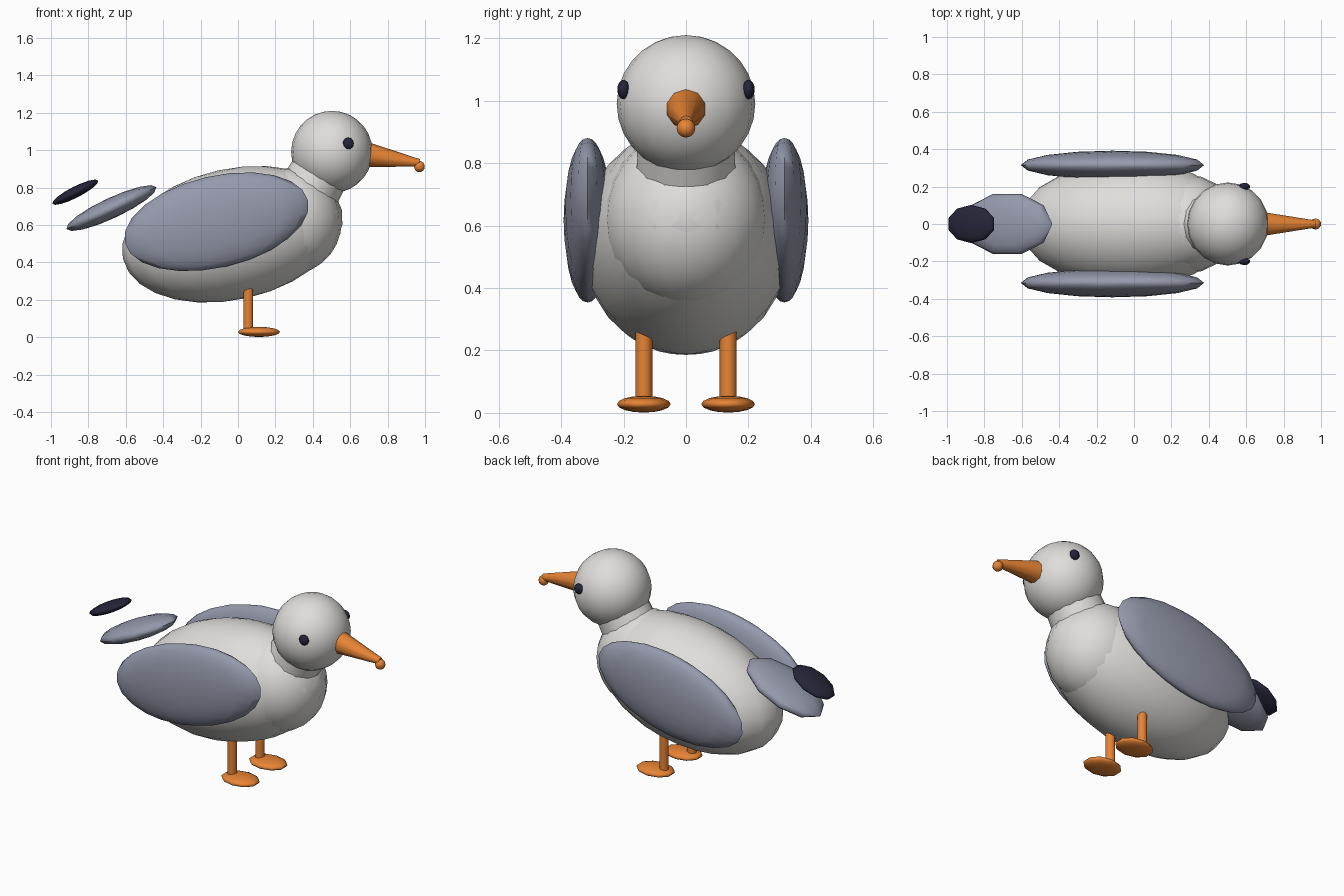
import bpy, bmesh, math
from mathutils import Matrix, Vector

if "Cube" in bpy.data.objects:
    bpy.data.objects.remove(bpy.data.objects["Cube"])


def material(name, rgb):
    m = bpy.data.materials.new(name)
    m.diffuse_color = (*rgb, 1)
    m.use_nodes = True
    m.node_tree.nodes["Principled BSDF"].inputs["Base Color"].default_value = m.diffuse_color
    return m


WHITE = material("pale_grey_plumage", (0.74, 0.73, 0.71))
GREY = material("blue_grey_feathers", (0.30, 0.32, 0.41))
DARK = material("dark_navy", (0.018, 0.018, 0.04))
ORANGE = material("orange", (0.80, 0.23, 0.035))


def finish(name, bm, mat, angle):
    me = bpy.data.meshes.new(name)
    bm.to_mesh(me)
    bm.free()
    ob = bpy.data.objects.new(name, me)
    bpy.context.collection.objects.link(ob)
    me.materials.append(mat)
    bpy.ops.object.select_all(action='DESELECT')
    ob.select_set(True)
    bpy.context.view_layer.objects.active = ob
    bpy.ops.object.shade_smooth_by_angle(angle=math.radians(angle))
    return ob


def ellipsoid(name, centre, radii, mat, tilt=0, segs=16, rings=10, spin=0):
    """Sphere scaled to radii, nose tilted up by `tilt` degrees."""
    bm = bmesh.new()
    bmesh.ops.create_uvsphere(bm, u_segments=segs, v_segments=rings, radius=1)
    bm.transform(Matrix.Translation(centre)
                 @ Matrix.Rotation(math.radians(-tilt), 4, 'Y')
                 @ Matrix.Diagonal((*radii, 1))
                 @ Matrix.Rotation(math.radians(spin), 4, 'Z'))
    return finish(name, bm, mat, 80)


def cone(name, start, end, r1, r2, mat, segs):
    """Capped cone between two points."""
    a, b = Vector(start), Vector(end)
    bm = bmesh.new()
    bmesh.ops.create_cone(bm, cap_ends=True, segments=segs, radius1=r1,
                          radius2=r2, depth=(b - a).length)
    bm.transform(Matrix.Translation((a + b) / 2)
                 @ (b - a).to_track_quat('Z', 'Y').to_matrix().to_4x4())
    return finish(name, bm, mat, 45)


# Body, breast, neck and head
ellipsoid("body", (-0.03, 0, 0.55), (0.60, 0.335, 0.35), WHITE, 12.5, 20, 14)
ellipsoid("breast", (0.275, 0, 0.62), (0.28, 0.265, 0.285), WHITE, 0, 20, 14)
cone("neck", (0.335, 0, 0.70), (0.46, 0, 0.92), 0.168, 0.155, WHITE, 14)
ellipsoid("head", (0.502, 0, 0.99), (0.218, 0.222, 0.22), WHITE, 0, 20, 14)

# Beak with hooked tip
cone("beak", (0.705, 0, 0.973), (0.97, 0, 0.932), 0.064, 0.02, ORANGE, 10)
ellipsoid("beak_tip", (0.97, 0, 0.912), (0.03, 0.03, 0.03), ORANGE, 0, 10, 8)

# Tail and dark tail tip
ellipsoid("tail", (-0.677, 0, 0.69), (0.265, 0.17, 0.055), GREY, 25, 10, 8, 18)
ellipsoid("tail_tip", (-0.87, 0, 0.775), (0.144, 0.102, 0.03), DARK, 27, 10, 8)

# Paired parts
for side, s in (("right", -1), ("left", 1)):
    ellipsoid(side + "_wing", (-0.115, s * 0.315, 0.617),
              (0.503, 0.077, 0.245), GREY, 13, 16, 12)
    ellipsoid(side + "_eye", (0.59, s * 0.2, 1.036),
              (0.031, 0.02, 0.031), DARK, 0, 10, 8)
    cone(side + "_leg", (0.055, s * 0.135, 0.03), (0.055, s * 0.135, 0.27),
         0.027, 0.027, ORANGE, 10)
    ellipsoid(side + "_foot", (0.112, s * 0.135, 0.028),
              (0.118, 0.086, 0.027), ORANGE, 0, 10, 8)
